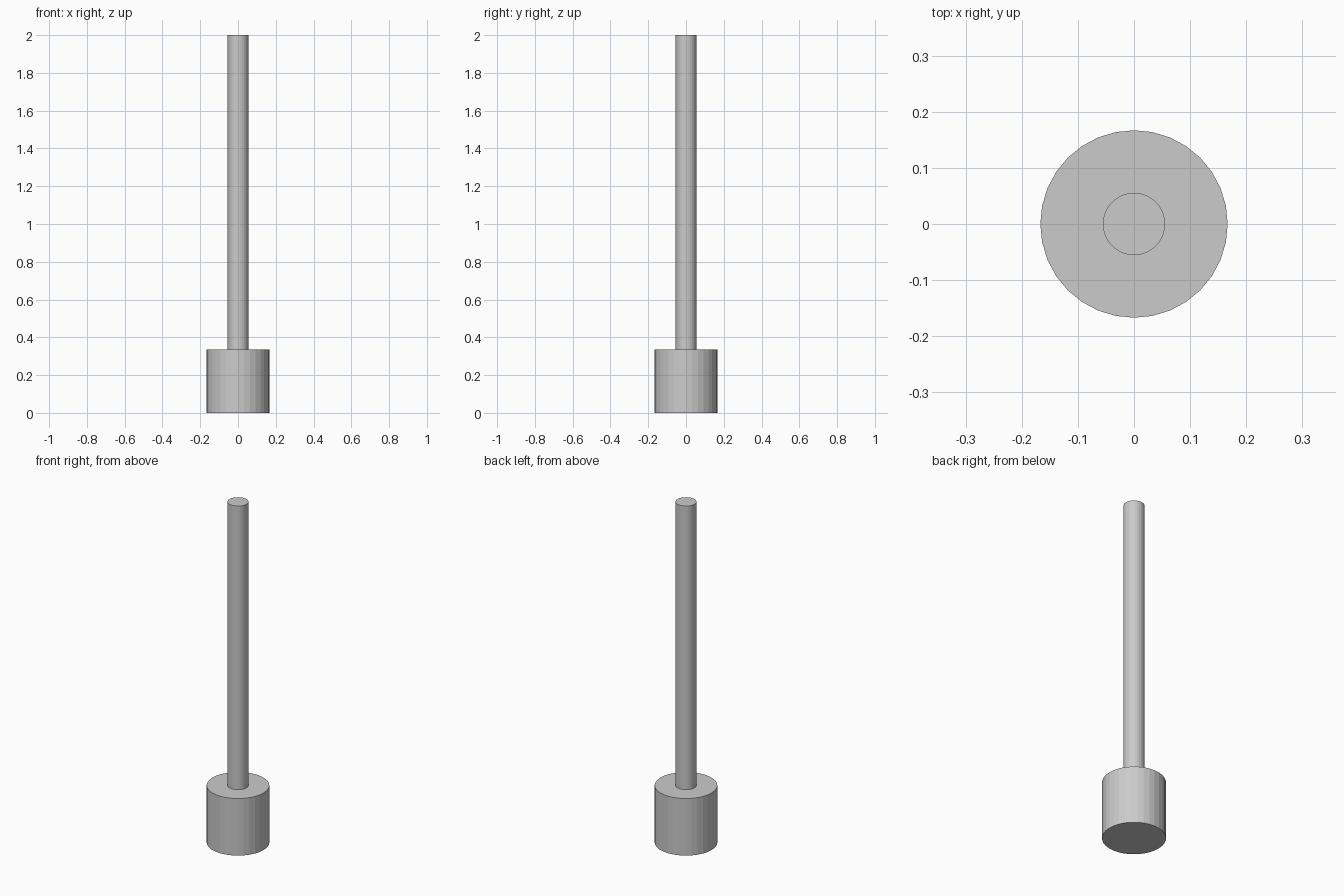
import bpy

if "Cube" in bpy.data.objects:
    bpy.data.objects.remove(bpy.data.objects["Cube"])

SIDES = 32


def cylinder(name, radius, z0, z1):
    bpy.ops.mesh.primitive_cylinder_add(
        vertices=SIDES, radius=radius, depth=z1 - z0,
        location=(0, 0, (z0 + z1) / 2))
    obj = bpy.context.object
    obj.name = name
    return obj


# Thick base block, standing on the ground
cylinder("base", 0.167, 0.0, 0.335)

# Slim rod rising from the top of the base
cylinder("rod", 0.0555, 0.335, 2.0)
